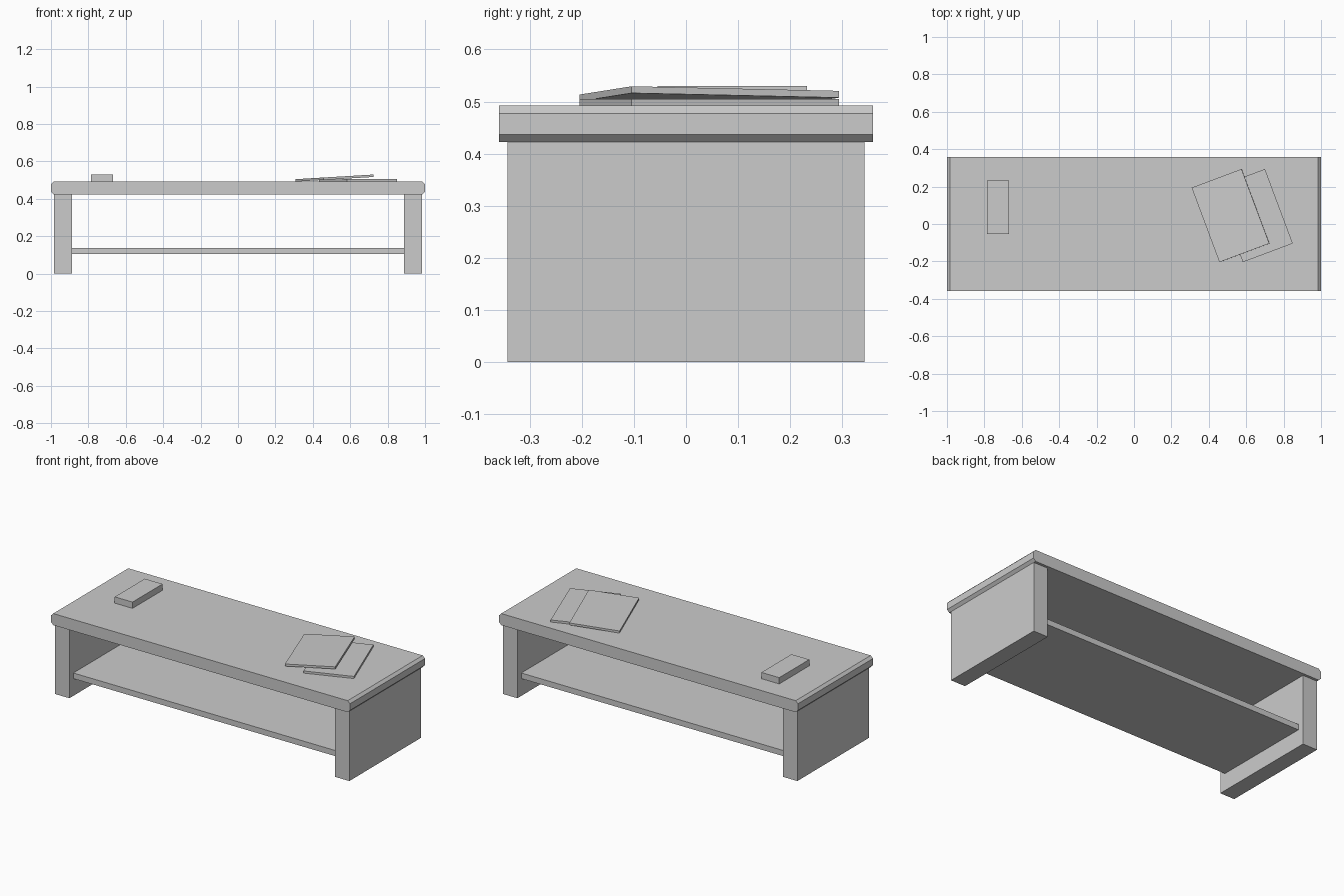
import bpy, bmesh
from math import radians
from mathutils import Matrix, Euler

if "Cube" in bpy.data.objects:
    bpy.data.objects.remove(bpy.data.objects["Cube"])


def box(name, centre, size, rot=(0, 0, 0)):
    """Box with geometry sized in mesh data, placed by object transform."""
    bm = bmesh.new()
    bmesh.ops.create_cube(bm, size=1, matrix=Matrix.Diagonal((*size, 1)))
    me = bpy.data.meshes.new(name)
    bm.to_mesh(me)
    bm.free()
    ob = bpy.data.objects.new(name, me)
    ob.location = centre
    ob.rotation_euler = rot
    bpy.context.collection.objects.link(ob)
    return ob


# Table top: slab with chamfered long edges at both ends
top = box("table_top", (0, 0, 0.457), (2.0, 0.717, 0.07))
bm = bmesh.new()
bm.from_mesh(top.data)
ends = [e for e in bm.edges
        if abs(e.verts[0].co.y - e.verts[1].co.y) > 0.5]
bmesh.ops.bevel(bm, geom=ends, offset=0.015, segments=1, affect='EDGES')
bm.to_mesh(top.data)
bm.free()

# Side panel legs
for side, s in (("left", -1), ("right", 1)):
    box(f"{side}_leg_panel", (s * 0.9365, 0, 0.211), (0.097, 0.686, 0.422))

# Lower shelf, slightly recessed front and back
box("lower_shelf", (0, 0, 0.121), (1.776, 0.61, 0.034))

# Small box on the left
box("remote_control", (-0.727, 0.089, 0.511), (0.119, 0.287, 0.038))

# Two magazines, the upper one leaning on the lower
turn = Matrix.Rotation(radians(20.5), 3, 'Z')
lean = Matrix.Rotation(radians(-3.4), 3, 'Y')
mag_size = (0.285, 0.425, 0.013)
box("lower_magazine", (0.641, 0.045, 0.4985), mag_size, turn.to_euler())
box("upper_magazine", (0.516, 0.045, 0.5105), mag_size, (lean @ turn).to_euler())
